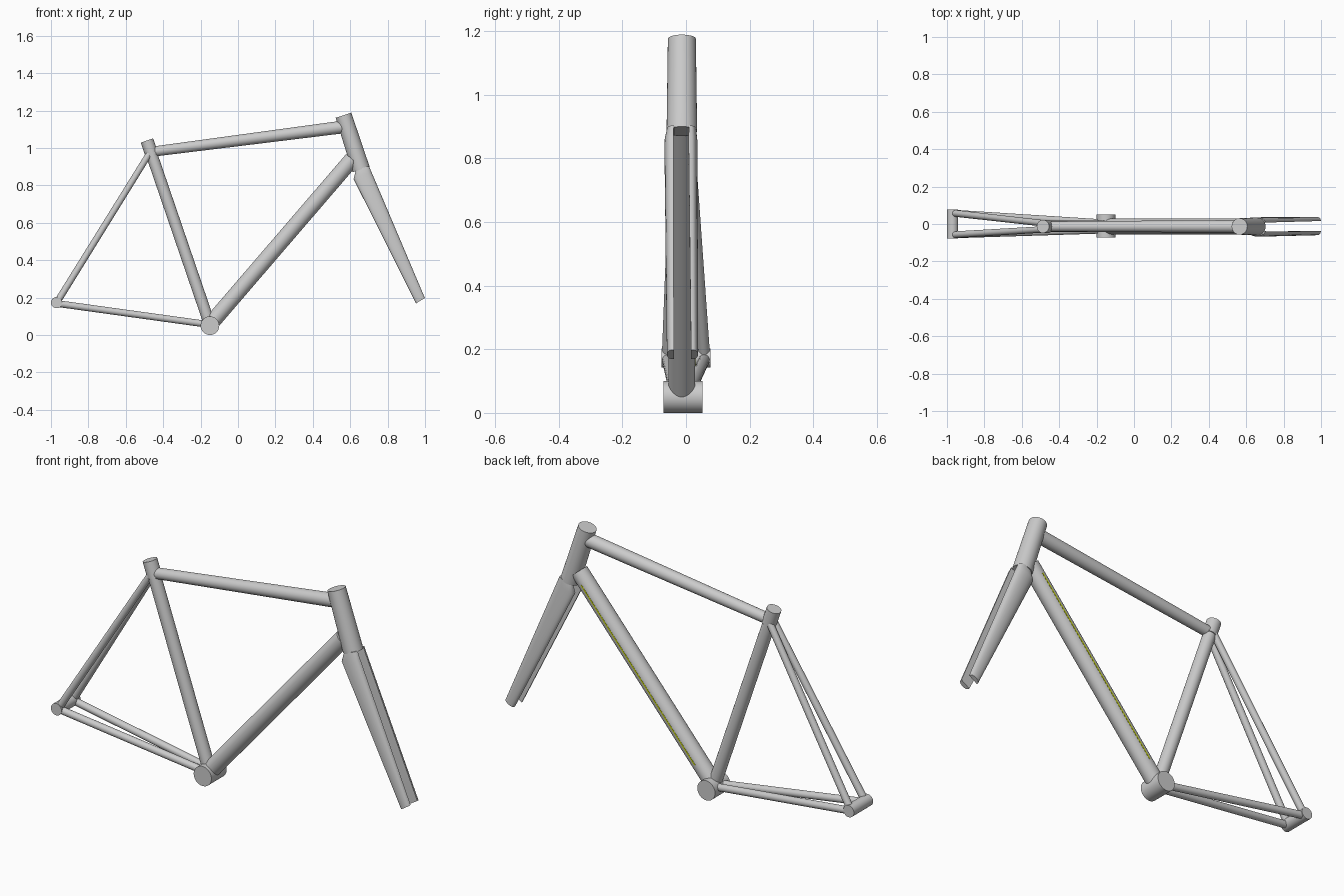
import bpy, bmesh, math
from mathutils import Vector

if "Cube" in bpy.data.objects:
    bpy.data.objects.remove(bpy.data.objects["Cube"])

CY = -0.013  # centre plane of the main tubes


def finish(name, bm, color=None):
    bmesh.ops.recalc_face_normals(bm, faces=bm.faces)
    me = bpy.data.meshes.new(name)
    bm.to_mesh(me)
    bm.free()
    ob = bpy.data.objects.new(name, me)
    bpy.context.collection.objects.link(ob)
    bpy.context.view_layer.objects.active = ob
    for o in bpy.context.selected_objects:
        o.select_set(False)
    ob.select_set(True)
    bpy.ops.object.shade_smooth_by_angle(angle=math.radians(35))
    if color:
        mat = bpy.data.materials.new(name)
        mat.diffuse_color = color
        mat.use_nodes = True
        mat.node_tree.nodes["Principled BSDF"].inputs["Base Color"].default_value = mat.diffuse_color
        me.materials.append(mat)
    return ob


def tube(name, a, b, r1, r2=None, n=32):
    a, b = Vector(a), Vector(b)
    d = b - a
    bm = bmesh.new()
    bmesh.ops.create_cone(bm, cap_ends=True, segments=n, radius1=r1,
                          radius2=r1 if r2 is None else r2, depth=d.length)
    bm.transform(d.to_track_quat('Z', 'Y').to_matrix().to_4x4())
    bmesh.ops.translate(bm, verts=bm.verts, vec=(a + b) / 2)
    return finish(name, bm)


# main triangle
tube("head_tube", (0.658, CY, 0.885), (0.564, CY, 1.175), 0.048, 0.044)
tube("top_tube", (-0.46, CY, 0.98), (0.575, CY, 1.114), 0.027, 0.034)
tube("down_tube", (-0.15, CY, 0.056), (0.61, CY, 0.94), 0.042)
tube("seat_tube", (-0.152, CY, 0.06), (-0.465, CY, 0.975), 0.031)
tube("seat_collar", (-0.460, CY, 0.962), (-0.487, CY, 1.04), 0.035)
tube("bottom_bracket", (-0.15, -0.071, 0.05), (-0.15, 0.052, 0.05), 0.05)

# rear triangle
tube("rear_axle", (-0.97, -0.077, 0.173), (-0.97, 0.077, 0.173), 0.03)
for side, s in (("left", 1), ("right", -1)):
    tube("seat_stay_" + side, (-0.967, s * 0.058, 0.176),
         (-0.468, CY + s * 0.015, 0.98), 0.018, 0.017, 20)
    tube("chain_stay_" + side, (-0.965, s * 0.058, 0.168),
         (-0.17, CY + s * 0.02, 0.058), 0.018, 0.018, 20)

# fork blades: D-shaped sections (back x,z / front x,z / y centre, inner, outer)
sections = [
    ((0.631, 0.884), (0.700, 0.903), -0.014, 0.024, 0.046),
    ((0.618, 0.834), (0.714, 0.871), -0.016, 0.024, 0.052),
    ((0.952, 0.169), (0.999, 0.198), -0.011, 0.027, 0.049),
]
N = 12
for side, s in (("left", 1), ("right", -1)):
    bm = bmesh.new()
    rings = []
    for back, front, yc, inner, outer in sections:
        ring = []
        for i in range(N + 1):
            t = math.pi * i / N
            k = (1 - math.cos(t)) / 2
            y = inner + (outer - inner) * math.sin(t) ** 0.7 if 0 < i < N else inner
            ring.append(bm.verts.new((back[0] + (front[0] - back[0]) * k, yc + s * y,
                                      back[1] + (front[1] - back[1]) * k)))
        rings.append(ring)
    for r0, r1 in zip(rings, rings[1:]):
        for i in range(N + 1):
            j = (i + 1) % (N + 1)
            bm.faces.new((r0[i], r0[j], r1[j], r1[i]))
    bm.faces.new(rings[0])
    bm.faces.new(rings[-1])
    finish("fork_blade_" + side, bm)

# thin coloured stripe along the down tube side
a, b = Vector((-0.07, 0.027, 0.149)), Vector((0.57, 0.027, 0.893))
bm = bmesh.new()
bmesh.ops.create_cube(bm, size=1)
bmesh.ops.scale(bm, verts=bm.verts, vec=((b - a).length, 0.005, 0.007))
bm.transform((b - a).to_track_quat('X', 'Z').to_matrix().to_4x4())
bmesh.ops.translate(bm, verts=bm.verts, vec=(a + b) / 2)
finish("down_tube_stripe", bm, (0.55, 0.65, 0.0, 1))
